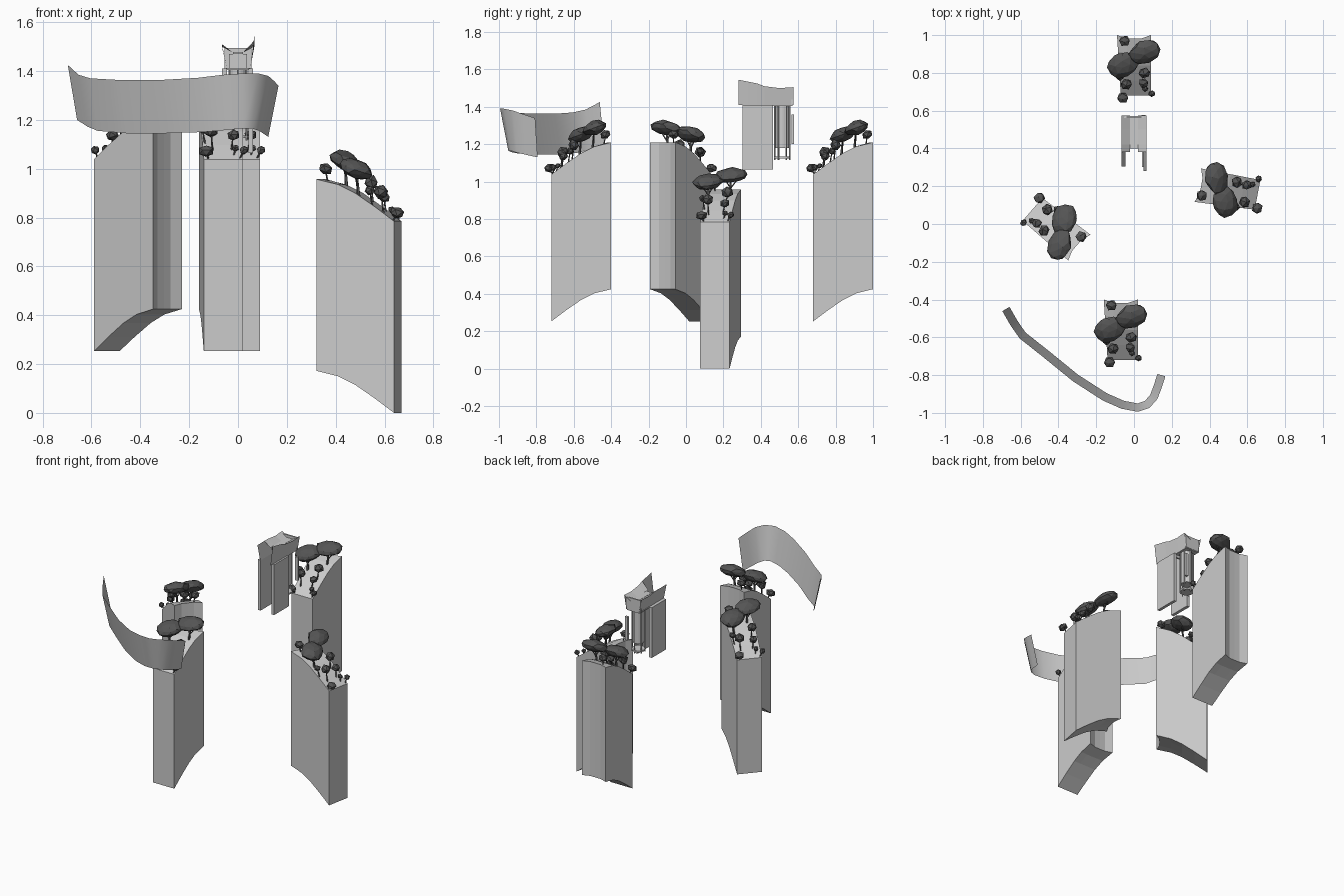
import bpy, bmesh, math, random
from mathutils import Matrix, Vector

if "Cube" in bpy.data.objects:
    bpy.data.objects.remove(bpy.data.objects["Cube"])

dark = bpy.data.materials.new("dark_foliage")
dark.diffuse_color = (0.09, 0.09, 0.09, 1)
dark.use_nodes = True
dark.node_tree.nodes["Principled BSDF"].inputs["Base Color"].default_value = dark.diffuse_color


def finish(name, bm, matrix=Matrix(), mat=None, fix=True):
    if fix:
        bmesh.ops.recalc_face_normals(bm, faces=bm.faces[:])
    me = bpy.data.meshes.new(name)
    bm.to_mesh(me)
    bm.free()
    ob = bpy.data.objects.new(name, me)
    ob.matrix_world = matrix
    bpy.context.collection.objects.link(ob)
    if mat:
        me.materials.append(mat)
    return ob


def lerp(pts, t):
    for (a, za), (b, zb) in zip(pts, pts[1:]):
        if t <= b:
            break
    return za + (zb - za) * (t - a) / (b - a)


# slope shared by the underside and the top of every pillar
SLOPE = [(0, 0), (0.25, 0.06), (0.5, 0.115), (0.72, 0.15), (1, 0.172)]
HEIGHT = 0.785


def ground(y):
    t = min(1, max(0, (y + 0.16) / 0.32))
    return HEIGHT + lerp(SLOPE, t)


def pillar(name, m):
    bm = bmesh.new()
    cols = [-1, -0.45, 0, 0.45, 1]
    layers = []
    for z0 in (0, HEIGHT):
        rows = []
        for t, z in SLOPE:
            mid, half = 0.01 * (1 - t), 0.08 + 0.01 * t
            dent = 0.018 * t ** 6        # hollow in the tall end
            rows.append([bm.verts.new((mid + half * u,
                                       -0.16 + 0.32 * t - dent * (1 - u ** 4), z0 + z)) for u in cols])
        layers.append(rows)
    n = len(SLOPE)
    for rows in layers:
        for j in range(n - 1):
            for i in range(4):
                bm.faces.new((rows[j][i], rows[j][i + 1], rows[j + 1][i + 1], rows[j + 1][i]))
    rim = ([(0, i) for i in range(4)] + [(j, 4) for j in range(n - 1)]
           + [(n - 1, i) for i in range(4, 0, -1)] + [(j, 0) for j in range(n - 1, 0, -1)])
    lo, hi = layers
    for (a, b), (c, d) in zip(rim, rim[1:] + rim[:1]):
        bm.faces.new((lo[a][b], lo[c][d], hi[c][d], hi[a][b]))
    finish(name, bm, m)


# x, y, height over ground, half length, half depth, half thickness
TREES = [(-0.06, 0.0, 0.10, 0.085, 0.072, 0.04), (0.055, 0.07, 0.10, 0.088, 0.062, 0.038),
         (-0.05, 0.13, 0.05, 0.032, 0.03, 0.025), (-0.04, -0.10, 0.075, 0.034, 0.034, 0.03),
         (-0.06, -0.172, 0.035, 0.032, 0.03, 0.025), (0.055, -0.04, 0.07, 0.032, 0.036, 0.032),
         (0.05, -0.095, 0.05, 0.028, 0.028, 0.024), (0.095, -0.15, 0.03, 0.02, 0.019, 0.018),
         (0.06, -0.125, 0.02, 0.016, 0.016, 0.014), (-0.075, -0.06, 0.05, 0.022, 0.022, 0.02)]


def cone(bm, a, b, r1, r2, seg=5):
    a, b = Vector(a), Vector(b)
    d = b - a
    m = Matrix.Translation((a + b) / 2) @ d.to_track_quat('Z', 'Y').to_matrix().to_4x4()
    bmesh.ops.create_cone(bm, cap_ends=True, segments=seg, radius1=r1, radius2=r2,
                          depth=d.length, matrix=m)


def trees(name, m):
    random.seed(7)
    leaf, wood = bmesh.new(), bmesh.new()
    for x, y, h, a, b, c in TREES:
        z = ground(y) + h
        big = a > 0.05
        mt = (Matrix.Translation((x, y, z)) @ Matrix.Rotation(0.35, 4, 'X')
              @ Matrix.Rotation(0.4 if big else random.uniform(0, 3), 4, 'Z')
              @ Matrix.Diagonal((a, b, c, 1)))
        vs = bmesh.ops.create_icosphere(leaf, subdivisions=2 if big else 1, radius=1)['verts']
        for v in vs:
            v.co = mt @ (v.co * random.uniform(0.9, 1.08))
        # trunk rooted on the slope, with a side branch on the large trees
        rx = min(0.075, max(-0.07, x * 0.85))
        ry = max(-0.15, y - 0.01)
        r = 0.006 if big else 0.0035
        root = (rx, ry, ground(ry) - 0.01)
        cone(wood, root, (x, y, z), r * 1.3, r * 0.7)
        if big:
            for s in (-1, 1):
                cone(wood, (x * 0.95, y - 0.005, z - 0.07), (x + s * a * 0.5, y, z - 0.01), r * 0.7, r * 0.4)
    finish(name + "_canopies", leaf, m, dark)
    finish(name + "_trunks", wood, m, dark)


# four floating rock pillars, same shape turned and lifted
for name, x, y, z, ang in [("back", 0, 0.84, 0.253, 0), ("front", -0.07, -0.56, 0.253, 0),
                           ("left", -0.41, -0.02, 0.253, -131), ("right", 0.495, 0.175, 0, 79)]:
    m = Matrix.Translation((x, y, z)) @ Matrix.Rotation(math.radians(ang), 4, 'Z')
    pillar(name + "_pillar", m)
    trees(name, m)

# curved ribbon wall leaning outward: x, y, bottom z, top z
PATH = [(-0.678, -0.45, 1.20, 1.425), (-0.635, -0.525, 1.172, 1.385), (-0.59, -0.59, 1.155, 1.37),
        (-0.47, -0.685, 1.145, 1.363), (-0.31, -0.815, 1.145, 1.363), (-0.155, -0.915, 1.15, 1.372),
        (-0.06, -0.957, 1.158, 1.384), (0.02, -0.972, 1.165, 1.39), (0.07, -0.955, 1.165, 1.39),
        (0.105, -0.915, 1.155, 1.38), (0.126, -0.86, 1.143, 1.36), (0.145, -0.80, 1.13, 1.34)]
bm = bmesh.new()
prev = None
for i, (x, y, b, t) in enumerate(PATH):
    p, q = PATH[max(i - 1, 0)], PATH[min(i + 1, len(PATH) - 1)]
    d = Vector((q[0] - p[0], q[1] - p[1])).normalized()
    o = Vector((d.y, -d.x)) * 0.022
    cur = (bm.verts.new((x - o.x, y - o.y, b)), bm.verts.new((x + o.x, y + o.y, t)))
    if prev:
        bm.faces.new((prev[0], cur[0], cur[1], prev[1]))
    prev = cur
ribbon = finish("ribbon_wall", bm, fix=False)
for p in ribbon.data.polygons:
    p.use_smooth = True


def box(name, x0, x1, y0, y1, z0, z1):
    bm = bmesh.new()
    bmesh.ops.create_cube(bm, size=1)
    for v in bm.verts:
        v.co = (x1 if v.co.x > 0 else x0, y1 if v.co.y > 0 else y0, z1 if v.co.z > 0 else z0)
    finish(name, bm)


# small shrine: two hanging slabs, roof beam panels and back wall
box("left_slab", -0.066, -0.045, 0.31, 0.465, 1.065, 1.41)
box("right_slab", 0.042, 0.062, 0.303, 0.465, 1.065, 1.41)
box("roof_back_panel", -0.055, 0.055, 0.562, 0.572, 1.41, 1.495)
box("roof_cross_panel", -0.036, 0.036, 0.42, 0.43, 1.41, 1.47)
box("roof_soffit", -0.05, 0.05, 0.46, 0.57, 1.405, 1.412)
box("rear_strip", 0.04, 0.06, 0.563, 0.578, 1.20, 1.36)

# flared roof sides and the folded valley roof between them
ROWS = [(0.28, 1.545), (0.33, 1.535), (0.38, 1.525), (0.42, 1.51), (0.5, 1.50), (0.575, 1.505)]
for name, s, base, top in (("left_roof_side", -1, 0.045, 0.066), ("right_roof_side", 1, 0.05, 0.067)):
    bm = bmesh.new()
    prev = None
    for y, z in ROWS:
        if s < 0:
            y, z = max(y, 0.305), min(z, 1.51)
        cur = [bm.verts.new(c) for c in ((s * base, y, 1.41), (s * top, y, z), (s * 0.02, y, 1.475))]
        if prev:
            bm.faces.new((prev[0], cur[0], cur[1], prev[1]))
            if y > 0.4:
                bm.faces.new((prev[1], cur[1], cur[2], prev[2]))
        prev = cur
    bmesh.ops.remove_doubles(bm, verts=bm.verts[:], dist=0.0005)
    finish(name, bm)
box("roof_valley", -0.021, 0.021, 0.40, 0.57, 1.470, 1.477)

# round chamber with open base, floor disc and rods
bm = bmesh.new()
cone(bm, (0, 0.515, 1.18), (0, 0.515, 1.41), 0.036, 0.036, 20)
chamber = finish("round_chamber", bm)
bm = bmesh.new()
cone(bm, (0, 0.515, 1.125), (0, 0.515, 1.135), 0.043, 0.043, 20)
finish("floor_disc", bm)
bm = bmesh.new()
for k in range(6):
    a = k * math.pi / 3 + 0.5
    x, y = 0.041 * math.cos(a), 0.515 + 0.041 * math.sin(a)
    cone(bm, (x, y, 1.115), (x, y, 1.41), 0.004, 0.004, 6)
finish("chamber_rods", bm)
